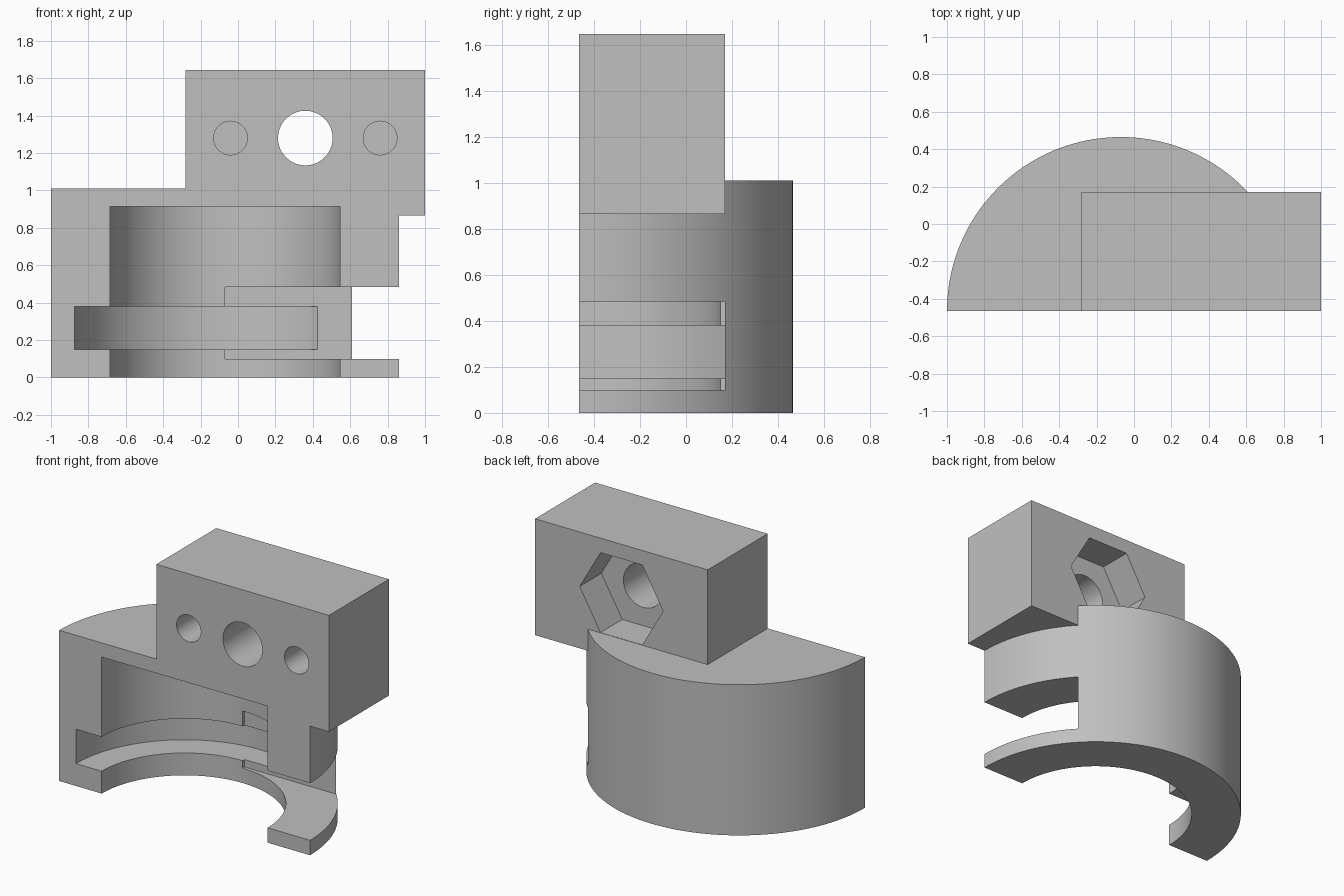
import bpy
import math
from mathutils import Matrix

if "Cube" in bpy.data.objects:
    bpy.data.objects.remove(bpy.data.objects["Cube"])

AXIS_X, FRONT_Y, BACK_Y = -0.07, -0.465, 0.17
BOLT_X, BOLT_Z = 0.36, 1.28

grey = bpy.data.materials.new("light_grey")
grey.use_nodes = True
colour = (0.53, 0.53, 0.53, 1)
grey.diffuse_color = colour
grey.node_tree.nodes["Principled BSDF"].inputs["Base Color"].default_value = colour


def box(name, x0, x1, y0, y1, z0, z1):
    bpy.ops.mesh.primitive_cube_add(size=1)
    ob = bpy.context.object
    ob.name = name
    ob.data.transform(Matrix.Translation(((x0 + x1) / 2, (y0 + y1) / 2, (z0 + z1) / 2))
                      @ Matrix.Diagonal((x1 - x0, y1 - y0, z1 - z0, 1)))
    return ob


def upright(name, radius, z0, z1, sides=160):
    """Vertical cylinder on the ring axis."""
    bpy.ops.mesh.primitive_cylinder_add(vertices=sides, radius=radius, depth=z1 - z0)
    ob = bpy.context.object
    ob.name = name
    ob.data.transform(Matrix.Translation((AXIS_X, FRONT_Y, (z0 + z1) / 2)))
    return ob


def drill(name, x, radius, y0, y1, sides=64):
    """Cylinder or prism running front to back at bolt height."""
    bpy.ops.mesh.primitive_cylinder_add(vertices=sides, radius=radius, depth=y1 - y0)
    ob = bpy.context.object
    ob.name = name
    turn = Matrix.Rotation(math.pi / 2, 4, "X")
    if sides == 6:  # corners point sideways
        turn = turn @ Matrix.Rotation(math.pi / 6, 4, "Z")
    ob.data.transform(Matrix.Translation((x, (y0 + y1) / 2, BOLT_Z)) @ turn)
    return ob


def combine(target, tool, operation):
    mod = target.modifiers.new(tool.name, "BOOLEAN")
    mod.operation, mod.solver, mod.object = operation, "EXACT", tool
    bpy.context.view_layer.objects.active = target
    bpy.ops.object.modifier_apply(modifier=mod.name)
    bpy.data.objects.remove(tool)


# Ring housing and the mounting block joined to it
body = upright("clamp_bracket", 0.93, 0, 1.01)
combine(body, box("mounting_block", -0.28, 1, -0.7, BACK_Y, 0.865, 1.645), "UNION")

cutters = [
    # Stepped bore, then the side opening
    upright("bore", 0.615, -0.2, 0.915),
    upright("groove", 0.805, 0.15, 0.38),
    box("side_opening", AXIS_X, 1.3, -1.6, BACK_Y, 0.10, 0.483),
    # Split plane of the clamp half
    box("front_half", -2, 2, -3, FRONT_Y, -1, 3),
    # Bolt hole, nut pocket and blind screw holes
    drill("bolt_hole", BOLT_X, 0.146, -1, 1),
    drill("nut_pocket", BOLT_X, 0.3095, BACK_Y - 0.23, 1, 6),
]
for side in (-1, 1):
    cutters.append(drill("screw_hole", BOLT_X + side * 0.4, 0.09, -1, FRONT_Y + 0.4))
for cutter in cutters:
    combine(body, cutter, "DIFFERENCE")

# One colour, smooth curves with sharp edges
body.data.materials.clear()
body.data.materials.append(grey)
for face in body.data.polygons:
    face.material_index = 0
bpy.ops.object.select_all(action="DESELECT")
body.select_set(True)
bpy.context.view_layer.objects.active = body
bpy.ops.object.shade_smooth_by_angle(angle=math.radians(30))
